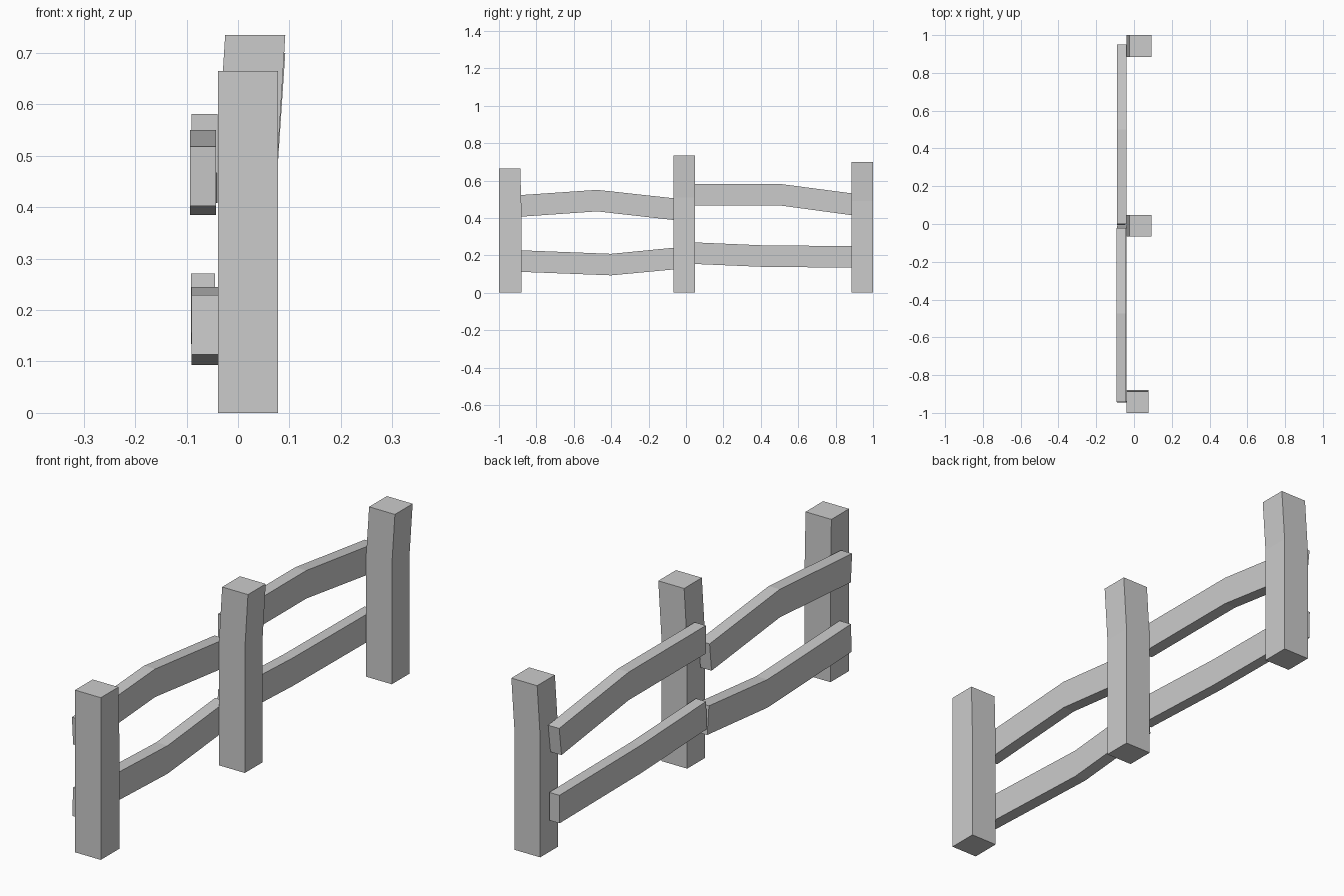
import bpy, bmesh

if "Cube" in bpy.data.objects:
    bpy.data.objects.remove(bpy.data.objects["Cube"])


def loft(name, rings):
    """Skin a row of four-cornered rings and cap both ends."""
    bm = bmesh.new()
    loops = [[bm.verts.new(p) for p in ring] for ring in rings]
    for a, b in zip(loops, loops[1:]):
        for i in range(4):
            j = (i + 1) % 4
            bm.faces.new((a[i], a[j], b[j], b[i]))
    bm.faces.new(loops[0])
    bm.faces.new(loops[-1])
    bmesh.ops.recalc_face_normals(bm, faces=bm.faces)
    mesh = bpy.data.meshes.new(name)
    bm.to_mesh(mesh)
    bm.free()
    obj = bpy.data.objects.new(name, mesh)
    bpy.context.collection.objects.link(obj)


def post(name, y0, y1, bend, height, lean_x, lean_y=0):
    def ring(z, dx=0, dy=0):
        return [(x + dx, y + dy, z) for x, y in
                ((-0.039, y0), (0.078, y0), (0.078, y1), (-0.039, y1))]
    rings = [ring(0), ring(bend), ring(height, lean_x)]
    # the straight post only narrows slightly along its inner side
    rings[-1] = [(x, y + (lean_y if y == y1 else 0), z) for x, y, z in rings[-1]]
    loft(name, rings)


def rail(name, x0, x1, path, h=0.115):
    """path holds (y, top z) points; ends are cut square to the slope."""
    slopes = [(b[1] - a[1]) / (b[0] - a[0]) for a, b in zip(path, path[1:])]
    skew = [slopes[0] * h, 0, slopes[-1] * h]
    loft(name, [[(x0, y, z), (x1, y, z), (x1, y + s, z - h), (x0, y + s, z - h)]
                for (y, z), s in zip(path, skew)])


# Posts
post("front_post", -1.0, -0.88, 0.45, 0.665, 0.0, -0.006)
post("middle_post", -0.067, 0.048, 0.51, 0.735, 0.014)
post("back_post", 0.885, 1.0, 0.49, 0.70, 0.014)

# Bent rails fixed to the left side of the posts
rail("front_upper_rail", -0.093, -0.043, [(-0.943, 0.518), (-0.475, 0.55), (-0.02, 0.5)])
rail("front_lower_rail", -0.09, -0.039, [(-0.94, 0.229), (-0.4, 0.208), (-0.02, 0.245)])
rail("back_upper_rail", -0.09, -0.04, [(0.0, 0.582), (0.5, 0.582), (0.95, 0.523)])
rail("back_lower_rail", -0.091, -0.045, [(0.0, 0.271), (0.42, 0.253), (0.95, 0.249)])
